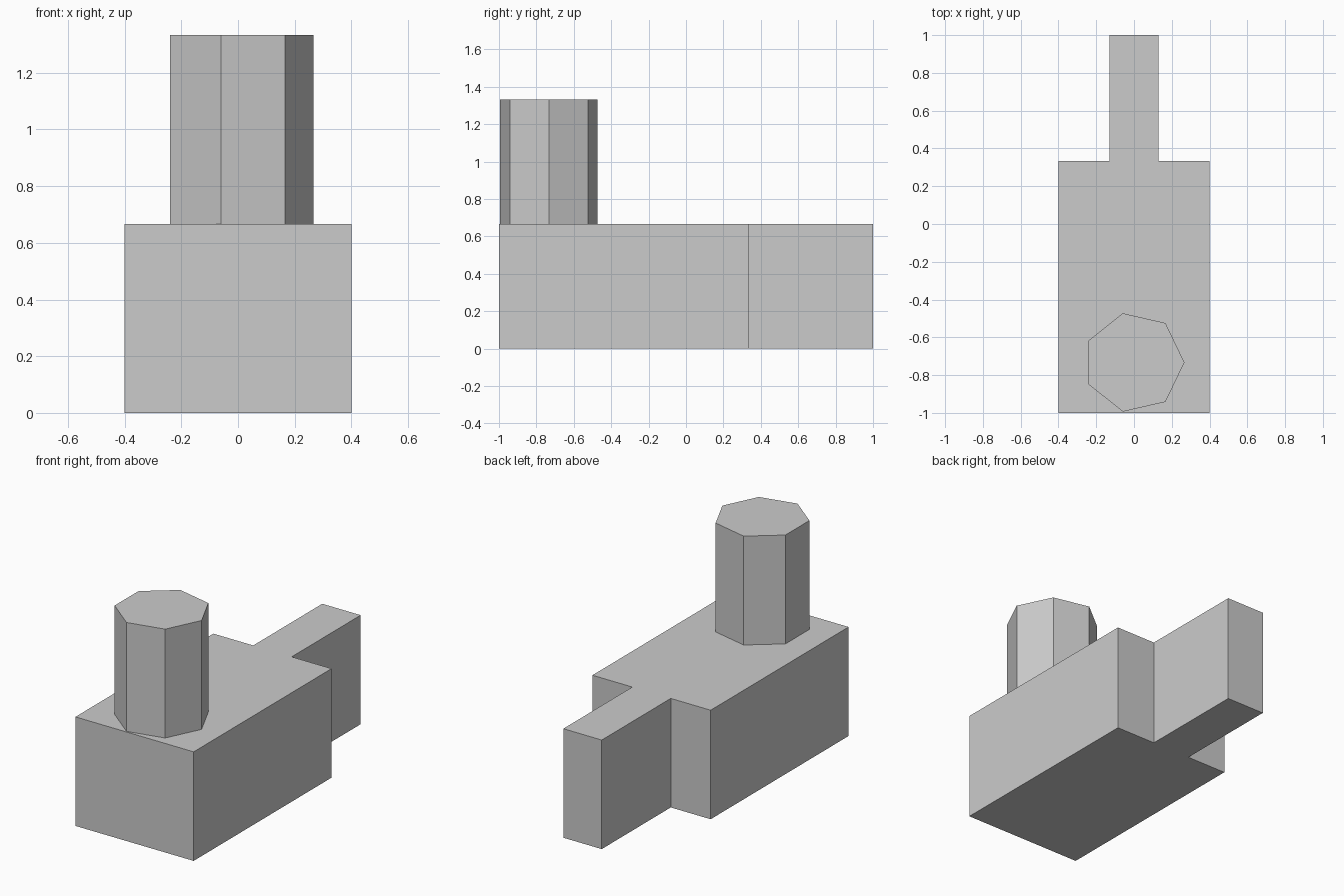
import bpy
import bmesh
import math

cube = bpy.data.objects.get("Cube")
if cube:
    bpy.data.objects.remove(cube, do_unlink=True)

GREY = (0.6, 0.6, 0.6, 1)
grey = bpy.data.materials.new("plain grey")
grey.use_nodes = True
grey.diffuse_color = GREY
grey.node_tree.nodes["Principled BSDF"].inputs["Base Color"].default_value = GREY


def prism(name, outline, bottom, top):
    """Extrude a flat outline straight up from bottom to top."""
    bm = bmesh.new()
    base = bm.faces.new([bm.verts.new((x, y, bottom)) for x, y in outline])
    result = bmesh.ops.extrude_face_region(bm, geom=[base], use_keep_orig=True)
    raised = [v for v in result["geom"] if isinstance(v, bmesh.types.BMVert)]
    bmesh.ops.translate(bm, verts=raised, vec=(0, 0, top - bottom))
    bmesh.ops.recalc_face_normals(bm, faces=bm.faces)
    mesh = bpy.data.meshes.new(name)
    bm.to_mesh(mesh)
    bm.free()
    mesh.materials.append(grey)
    obj = bpy.data.objects.new(name, mesh)
    bpy.context.collection.objects.link(obj)
    return obj


# Wide block with a narrow tail at the back, mirrored across x
half = [(0.4, -1), (0.4, 0.333), (0.13, 0.333), (0.13, 1)]
prism("body", half + [(-x, y) for x, y in reversed(half)], 0, 0.667)

# Seven-sided column near the front edge
SIDES, RADIUS = 7, 0.267
angles = [math.tau * i / SIDES for i in range(SIDES)]
prism("column", [(RADIUS * math.cos(a), RADIUS * math.sin(a) - 0.733) for a in angles],
      0.667, 1.333)
